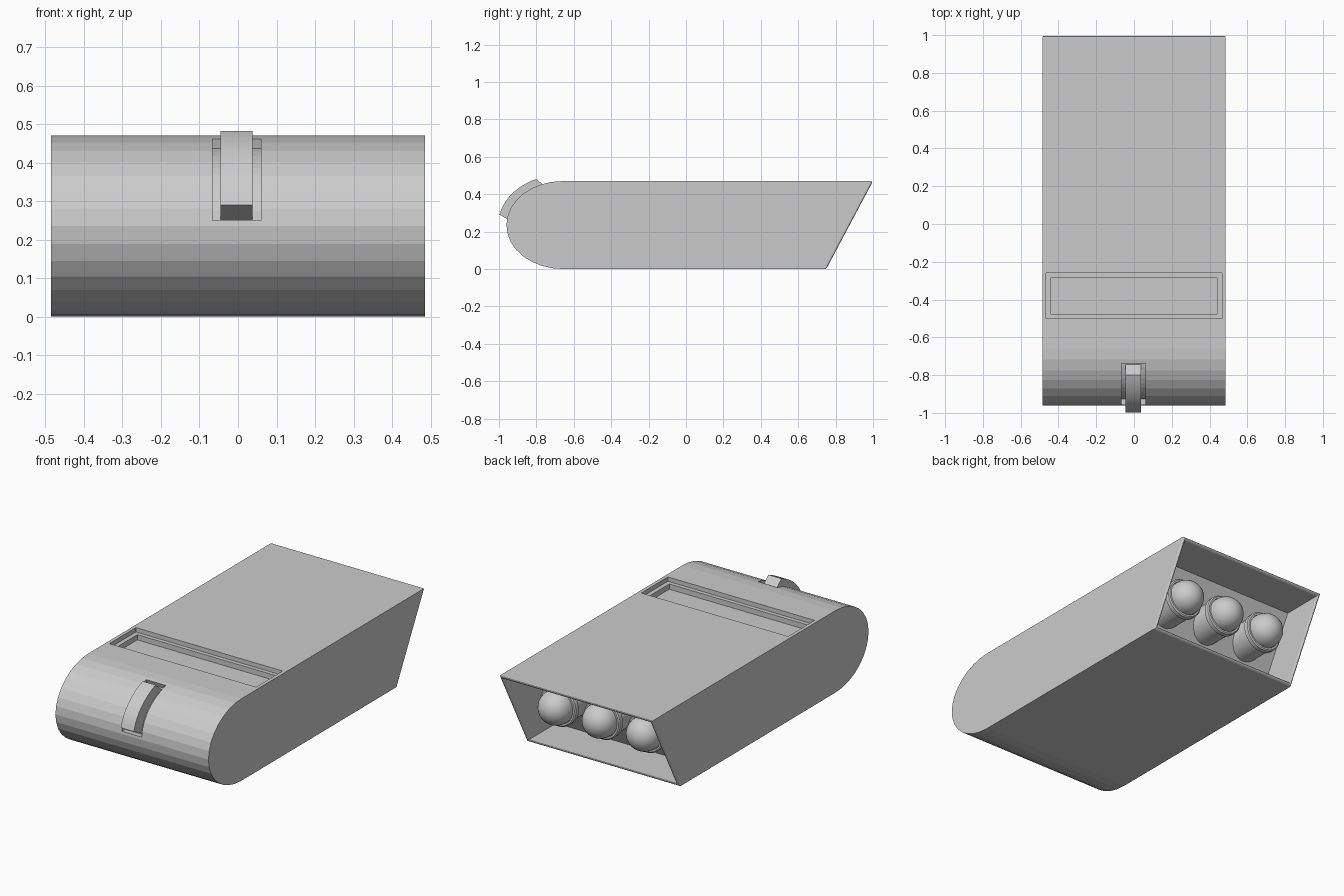
import bpy, bmesh
from math import sin, cos, radians, pi
from mathutils import Vector, Matrix

if "Cube" in bpy.data.objects:
    bpy.data.objects.remove(bpy.data.objects["Cube"])

HALF = 0.485                       # half width of the casing
CY, CZ, RY, RZ = -0.66, 0.235, 0.30, 0.235   # rounded nose ellipse


def nose(deg, k=1.0):
    a = radians(deg)
    return (CY - RY * k * cos(a), CZ + RZ * k * sin(a))


def arc(a0, a1, n, k=1.0):
    return [nose(a0 + (a1 - a0) * i / n, k) for i in range(n + 1)]


def finish(name, bm):
    bmesh.ops.recalc_face_normals(bm, faces=bm.faces)
    me = bpy.data.meshes.new(name)
    bm.to_mesh(me)
    bm.free()
    ob = bpy.data.objects.new(name, me)
    bpy.context.collection.objects.link(ob)
    return ob


def prism(profile, x0, x1):
    """Extrude a (y, z) outline from x0 to x1."""
    bm = bmesh.new()
    f = bm.faces.new([bm.verts.new((x0, y, z)) for y, z in profile])
    ext = bmesh.ops.extrude_face_region(bm, geom=[f])
    vs = [g for g in ext["geom"] if isinstance(g, bmesh.types.BMVert)]
    bmesh.ops.translate(bm, verts=vs, vec=(x1 - x0, 0, 0))
    bmesh.ops.recalc_face_normals(bm, faces=bm.faces)
    return bm


def activate(ob):
    bpy.ops.object.select_all(action='DESELECT')
    ob.select_set(True)
    bpy.context.view_layer.objects.active = ob


def smooth(ob, deg=30):
    activate(ob)
    bpy.ops.object.shade_smooth_by_angle(angle=radians(deg))


def cut(ob, cutter):
    m = ob.modifiers.new("cut", 'BOOLEAN')
    m.operation, m.solver, m.object = 'DIFFERENCE', 'EXACT', cutter
    activate(ob)
    bpy.ops.object.modifier_apply(modifier=m.name)
    bpy.data.objects.remove(cutter)


# casing: rounded nose, slanted open back
bm = prism(arc(-90, 90, 16) + [(1.0, 0.47), (0.75, 0.0)], -HALF, HALF)
back = next(f for f in bm.faces
            if f.normal.y > 0.5 and abs(f.normal.x) < 0.1)
outer = list(back.edges)
bmesh.ops.inset_region(bm, faces=[back], thickness=0.026)
inner = list(back.edges)
ext = bmesh.ops.extrude_discrete_faces(bm, faces=[back])
pocket = ext["faces"][0]
bmesh.ops.translate(bm, verts=pocket.verts, vec=(0, -0.25, 0))
bmesh.ops.bevel(bm, geom=outer + inner, offset=0.011, offset_type='OFFSET',
                segments=3, profile=0.5, affect='EDGES')
casing = finish("casing", bm)

# stepped window in the top
for hx, y0, y1, depth in ((0.465, -0.50, -0.26, 0.025),
                          (0.44, -0.477, -0.283, 0.055)):
    z0 = 0.47 - depth
    cut(casing, finish("window_cutter", prism(
        [(y0, z0), (y1, z0), (y1, 0.6), (y0, 0.6)], -hx, hx)))

# curved slot in the nose
cut(casing, finish("slot_cutter", prism(
    arc(3.5, 75, 10, 1.25) + arc(75, 3.5, 10, 0.89), -0.066, 0.060)))

# curved switch sitting in the slot
switch = finish("switch", prism(
    arc(11.7, 66, 10, 1.148) + arc(72, 4.5, 10, 0.88), -0.045, 0.038))
smooth(switch)


# lamps: lathe a (radius, y) profile around the y axis
def lathe(name, profile, x, z, n=32):
    bm = bmesh.new()
    vs = [bm.verts.new((r, y, 0)) for r, y in profile]
    es = [bm.edges.new(p) for p in zip(vs, vs[1:])]
    bmesh.ops.spin(bm, geom=vs + es, cent=(0, 0, 0), axis=(0, 1, 0),
                   angle=2 * pi, steps=n, use_duplicate=False)
    bmesh.ops.remove_doubles(bm, verts=bm.verts, dist=1e-5)
    bmesh.ops.translate(bm, verts=bm.verts, vec=(x, 0, z))
    ob = finish(name, bm)
    smooth(ob, 35)
    return ob


LY, LZ = 0.765, 0.26
for i, side in enumerate(("left", "middle", "right")):
    x = (i - 1) * 0.28
    # socket with a raised lip
    lathe("lamp_socket_" + side, [(0, 0.55), (0.105, 0.55), (0.105, LY - 0.035),
          (0.115, LY - 0.03), (0.115, LY - 0.005), (0.108, LY),
          (0.098, LY), (0.098, LY - 0.02), (0, LY - 0.02)], x, LZ)
    # domed bulb
    dome = [(0.096 * cos(radians(a)), LY + 0.01 + 0.098 * sin(radians(a)))
            for a in range(0, 90, 10)] + [(0, LY + 0.108)]
    lathe("lamp_bulb_" + side, [(0, LY - 0.015), (0.096, LY - 0.015)] + dome, x, LZ)
